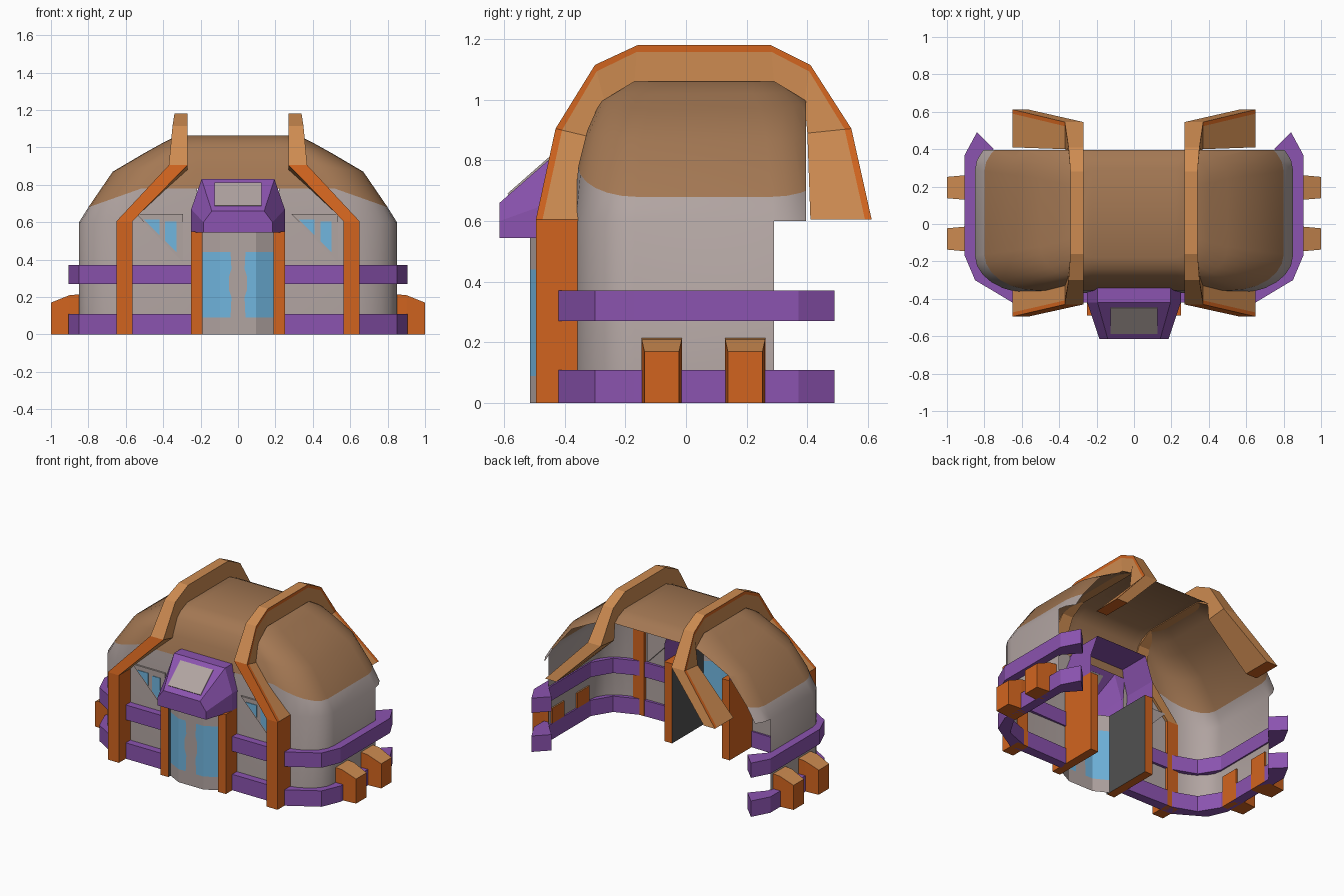
import bpy, bmesh, math
from mathutils import Vector

if "Cube" in bpy.data.objects:
    bpy.data.objects.remove(bpy.data.objects["Cube"], do_unlink=True)


def material(name, r, g, b):
    m = bpy.data.materials.new(name)
    m.use_nodes = True
    col = [(c / 255) ** 2.2 for c in (r, g, b)] + [1]
    m.diffuse_color = col
    m.node_tree.nodes["Principled BSDF"].inputs["Base Color"].default_value = col
    return m


GREY = material("wall grey", 176, 163, 160)
BROWN = material("roof brown", 162, 119, 84)
PURPLE = material("trim purple", 138, 84, 174)
ORANGE = material("frame orange", 208, 100, 36)
TAN = material("frame tan", 204, 138, 82)
DARK = material("jamb dark grey", 82, 82, 82)
BLUE = material("window blue", 112, 180, 222)


def loft(name, rings, mats, rule=None, closed=True, caps=(True, True),
         mirror=False, smooth=None, edit=None):
    """Skin a row of equal rings; rule(centre, normal) picks the material."""
    bm = bmesh.new()
    rows = [[bm.verts.new(p) for p in ring] for ring in rings]
    n = len(rows[0])
    for a, b in zip(rows, rows[1:]):
        for i in range(n if closed else n - 1):
            j = (i + 1) % n
            bm.faces.new((a[i], a[j], b[j], b[i]))
    if caps[0]:
        bm.faces.new(rows[0][::-1])
    if caps[1]:
        bm.faces.new(rows[-1])
    bmesh.ops.recalc_face_normals(bm, faces=bm.faces)
    if rule:
        for f in bm.faces:
            f.material_index = rule(f.calc_center_median(), f.normal)
    if edit:
        edit(bm)
    me = bpy.data.meshes.new(name)
    bm.to_mesh(me)
    bm.free()
    for m in mats:
        me.materials.append(m)
    if smooth:
        me.polygons.foreach_set("use_smooth", [True] * len(me.polygons))
        me.set_sharp_from_angle(angle=math.radians(smooth))
    ob = bpy.data.objects.new(name, me)
    bpy.context.collection.objects.link(ob)
    if mirror:
        mod = ob.modifiers.new("Mirror", 'MIRROR')
        mod.use_clip = True
    return ob


def prism(name, outline, y0, y1, mats, **kw):
    """Outline in x, z pushed through along y."""
    return loft(name, [[(x, y, z) for x, z in outline] for y in (y0, y1)], mats, **kw)


# Shell: rounded plan shrinking towards the roof, open at the back
MID, DOOR = 0.06, 0.22


def shell_ring(a, zs, b, zf):
    rx, ry = min(0.3 * a / 0.85, a - DOOR - 0.01), 0.2 * b / 0.43
    front = [(0, -b, zf), (DOOR, -b, zf)]
    for i in range(7):
        t = math.pi / 2 * (1 - i / 6)
        front.append((a - rx + rx * math.cos(t), -b + ry - ry * math.sin(t),
                      zs + (zf - zs) * (1 - math.cos(t))))
    back = [(x, -y, z) for x, y, z in reversed(front)]
    return [(x, y + MID, z) for x, y, z in front + back]


def open_shell(bm):
    gone = []
    for f in bm.faces:
        c = f.calc_center_median()
        doorway = c.x < DOOR and c.y < 0 and c.z < 0.75
        if doorway or (c.z < 0.5 and c.y > 0.29):
            gone.append(f)
    bmesh.ops.delete(bm, geom=gone, context='FACES')
    geom = bm.verts[:] + bm.edges[:] + bm.faces[:]
    bmesh.ops.bisect_plane(bm, geom=geom, plane_co=(0, 0.395, 0),
                           plane_no=(0, 1, 0), clear_outer=True)


profile = [(0.85, 0, 0.43, 0), (0.85, 0.6, 0.43, 0.6), (0.80, 0.68, 0.415, 0.78),
           (0.67, 0.87, 0.385, 0.9), (0.5, 0.97, 0.34, 1.0),
           (0.41, 1.02, 0.30, 1.035), (0.32, 1.065, 0.24, 1.065)]
shell_rings = [shell_ring(*p) for p in profile]
shell = loft("shell_walls", shell_rings[:3], [GREY], closed=False,
             caps=(False, False), mirror=True, smooth=40, edit=open_shell)
roof = loft("shell_roof", shell_rings[2:], [BROWN], closed=False,
            caps=(False, True), mirror=True, smooth=40, edit=open_shell)

# Arched ribs: outer y, z, inner y, z, then inner and outer x
stations = [(-0.495, 0, -0.35, 0, 0.565, 0.65),
            (-0.495, 0.605, -0.35, 0.605, 0.565, 0.65),
            (-0.43, 0.905, -0.325, 0.88, 0.27, 0.37),
            (-0.30, 1.115, -0.27, 1.0, 0.27, 0.35),
            (-0.16, 1.18, -0.17, 1.06, 0.27, 0.34),
            (0.28, 1.18, 0.29, 1.06, 0.27, 0.34),
            (0.41, 1.115, 0.39, 1.0, 0.27, 0.35),
            (0.545, 0.905, 0.40, 0.89, 0.27, 0.37),
            (0.612, 0.605, 0.41, 0.605, 0.565, 0.65)]
rib_rings = []
for yo, zo, yi, zi, x0, x1 in stations:
    out, inn = Vector((0, yo, zo)), Vector((0, yi, zi))
    rim = out + (inn - out).normalized() * 0.022
    rib_rings.append([(x0, yo, zo), (x1, yo, zo), (x1, rim.y, rim.z),
                      (x1, yi, zi), (x0, yi, zi)])


def rib_rule(c, n):
    rib_rule.i += 1
    on_rim = rib_rule.i % 5 == 1
    front = n.y < -0.7 and c.z < 0.9
    return 0 if c.z < 0.6 or front or on_rim else 1


rib_rule.i = -1
loft("arched_ribs", rib_rings, [ORANGE, TAN], rib_rule, mirror=True)

# Two wrap-around bands
outer = [(0.24, -0.42), (0.65, -0.42), (0.85, -0.3), (0.905, -0.17), (0.905, 0.37), (0.84, 0.49)]
inner = [(0.24, -0.36), (0.60, -0.35), (0.76, -0.29), (0.84, -0.16), (0.84, 0.3), (0.75, 0.4)]
for name, z0, z1 in (("lower_band", 0, 0.11), ("upper_band", 0.27, 0.372)):
    loft(name, [[(*o, z0), (*o, z1), (*i, z1), (*i, z0)] for o, i in zip(outer, inner)],
         [PURPLE], mirror=True)

# Side buttress blocks with sloped tops
for name, y in (("front_buttress", -0.08), ("back_buttress", 0.195)):
    loft(name, [[(x, y - w, 0), (x, y + w, 0), (x, y + w, z), (x, y - w, z)]
                for x, w, z in ((0.84, 0.067, 0.215), (0.9, 0.066, 0.21), (1.0, 0.057, 0.17))],
         [ORANGE, TAN], lambda c, n: int(n.z > 0.5), mirror=True)

# Door frame posts, dark on the inside
prism("door_posts", [(0.19, 0), (0.25, 0), (0.25, 0.55), (0.19, 0.55)], -0.49, -0.12,
      [ORANGE, DARK], rule=lambda c, n: int(n.x < -0.5), mirror=True)

# Bowed door with two panes
door_rings = []
for z, w in ((0, 0.04), (0.09, 0.04), (0.2, 0.035), (0.24, 0.048), (0.31, 0.048),
             (0.35, 0.035), (0.44, 0.04), (0.55, 0.04)):
    right = [(w, -0.515, z), (0.095, -0.515, z), (0.19, -0.465, z)]
    door_rings.append([(-x, y, z) for x, y, z in reversed(right)] + right)
loft("door", door_rings, [GREY, BLUE],
     lambda c, n: int(abs(c.x) > 0.03 and 0.09 < c.z < 0.44),
     closed=False, caps=(False, False))

# Hollow canopy above the door, with a sloped plate
canopy_rings = []
for y, w, t, zs, zt in ((-0.12, 0.25, 0.195, 0.67, 0.83), (-0.42, 0.25, 0.195, 0.67, 0.83),
                        (-0.615, 0.185, 0.14, 0.6, 0.66)):
    half = [(t, y, zt), (w, y, zs), (w, y, 0.545)]
    canopy_rings.append([(-x, y, z) for x, y, z in reversed(half)] + half)
loft("door_canopy", canopy_rings, [PURPLE], closed=False, caps=(False, True))
slope = Vector((0, -0.66, 0.75))
plate = []
for lift in (-0.002, 0.006):
    plate.append([Vector((x, y, z)) + slope * lift for x, y, z in
                  ((-0.125, -0.447, 0.807), (0.125, -0.447, 0.807),
                   (0.125, -0.585, 0.686), (-0.125, -0.585, 0.686))])
loft("canopy_plate", plate, [GREY])

# Triangular windows with two panes each
for side, x in (("right", -0.545), ("left", 0.285)):
    def shift(pts):
        return [(x + px, pz) for px, pz in pts]
    prism(side + "_window_frame", shift([(0, 0.645), (0.25, 0.645), (0.25, 0.385)]),
          -0.378, -0.345, [GREY])
    prism(side + "_window_small_pane", shift([(0.04, 0.615), (0.125, 0.615), (0.125, 0.53)]),
          -0.382, -0.376, [BLUE])
    prism(side + "_window_tall_pane",
          shift([(0.155, 0.605), (0.215, 0.605), (0.215, 0.44), (0.155, 0.5)]),
          -0.382, -0.376, [BLUE])
